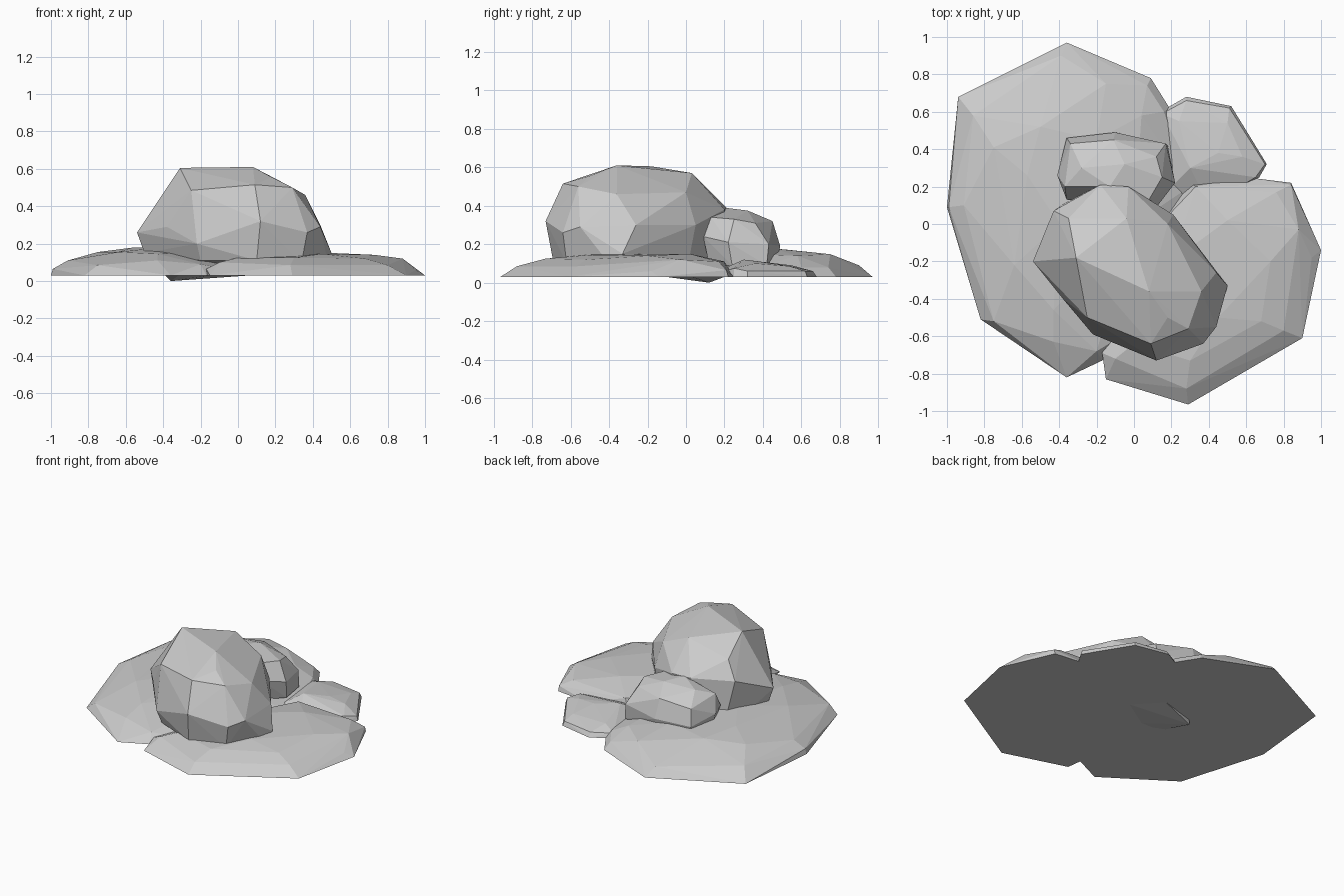
import bpy, bmesh, math

BASE = 0.03


def rock(name, points):
    """Faceted stone: convex hull of its corner points, near-flat facets merged."""
    bm = bmesh.new()
    for p in points:
        bm.verts.new(p)
    res = bmesh.ops.convex_hull(bm, input=bm.verts[:])
    junk = {v for v in res["geom_interior"] + res["geom_unused"]
            if isinstance(v, bmesh.types.BMVert)}
    bmesh.ops.delete(bm, geom=list(junk), context='VERTS')
    bmesh.ops.dissolve_limit(bm, angle_limit=math.radians(2),
                             verts=bm.verts[:], edges=bm.edges[:])
    bmesh.ops.recalc_face_normals(bm, faces=bm.faces[:])
    mesh = bpy.data.meshes.new(name)
    bm.to_mesh(mesh)
    bm.free()
    ob = bpy.data.objects.new(name, mesh)
    bpy.context.collection.objects.link(ob)
    return ob


def slab(name, outline, upper):
    """Low stone: flat cut base outline plus raised corners."""
    return rock(name, [(x, y, BASE) for x, y in outline] + upper)


# Wide flat stone on the left
slab("left_flat_stone",
     [(-0.36, 0.97), (0.09, 0.78), (0.19, 0.62), (0.3, 0.2), (0.1, -0.5),
      (-0.17, -0.73), (-0.36, -0.82), (-0.82, -0.51), (-1.0, 0.09), (-0.94, 0.68)],
     [(-0.99, 0.09, 0.065), (-0.91, 0.1, 0.11), (-0.86, 0.58, 0.1),
      (-0.39, 0.90, 0.09), (0.07, 0.74, 0.08), (0.16, 0.6, 0.08),
      (-0.75, -0.52, 0.085), (-0.43, -0.63, 0.11), (-0.2, -0.68, 0.09),
      (-0.75, 0.41, 0.155), (-0.57, 0.26, 0.178), (-0.5, 0.52, 0.172),
      (-0.15, 0.75, 0.148), (0.04, 0.58, 0.14), (-0.2, 0.45, 0.178),
      (-0.64, -0.22, 0.155), (-0.43, -0.46, 0.145), (-0.4, 0.0, 0.182),
      (0.0, 0.0, 0.16)])

# Wide flat stone on the right
slab("right_flat_stone",
     [(-0.15, -0.83), (0.29, -0.965), (0.9, -0.61), (1.0, -0.14), (0.84, 0.22),
      (0.6, 0.25), (0.3, 0.22), (-0.05, -0.2), (-0.17, -0.67)],
     [(-0.17, -0.69, 0.065), (-0.1, -0.72, 0.1), (0.28, -0.88, 0.085),
      (0.8, -0.57, 0.085), (0.95, -0.18, 0.06), (0.88, -0.03, 0.12),
      (0.84, 0.21, 0.065), (0.76, 0.17, 0.11), (0.33, 0.2, 0.11),
      (0.0, -0.64, 0.125), (0.3, -0.73, 0.125), (0.68, -0.52, 0.12),
      (0.73, -0.2, 0.14), (0.5, 0.02, 0.15), (0.2, -0.2, 0.15),
      (0.45, -0.5, 0.145)])

# Small flat stone at the back
slab("back_flat_stone",
     [(0.14, 0.6), (0.28, 0.68), (0.52, 0.63), (0.71, 0.32), (0.67, 0.25),
      (0.4, 0.1), (0.15, 0.15)],
     [(0.15, 0.59, 0.06), (0.28, 0.66, 0.06), (0.51, 0.62, 0.06),
      (0.70, 0.32, 0.06), (0.65, 0.25, 0.075), (0.24, 0.55, 0.09),
      (0.5, 0.54, 0.085), (0.58, 0.36, 0.1), (0.3, 0.3, 0.12), (0.45, 0.38, 0.11)])

# Tall main boulder
rock("large_boulder", [
    (-0.31, -0.18, 0.605), (0.08, -0.36, 0.61), (-0.04, 0.03, 0.57),
    (-0.35, 0.03, 0.50), (0.18, -0.50, 0.555), (-0.25, -0.50, 0.485),
    (0.09, -0.64, 0.515), (0.29, -0.56, 0.50), (0.36, -0.36, 0.46),
    (0.18, 0.0, 0.47), (-0.54, -0.20, 0.26), (-0.43, 0.07, 0.38),
    (-0.18, 0.21, 0.39), (-0.03, 0.20, 0.38), (0.21, 0.05, 0.30),
    (0.44, -0.55, 0.29), (0.37, -0.64, 0.26), (0.12, -0.73, 0.32),
    (-0.22, -0.59, 0.20), (-0.38, -0.40, 0.29), (0.50, -0.33, 0.15),
    (0.44, -0.26, 0.30), (-0.50, -0.20, 0.15), (0.10, -0.69, 0.11),
    (0.34, -0.62, 0.10), (0.48, -0.40, 0.10), (-0.20, -0.56, 0.11),
    (-0.36, 0.12, 0.0), (-0.10, 0.20, 0.03), (0.20, 0.0, 0.04)])

# Small boulder tucked behind it
rock("small_boulder", [
    (-0.34, 0.43, 0.30), (-0.11, 0.45, 0.32), (-0.28, 0.30, 0.37),
    (-0.05, 0.32, 0.375), (-0.13, 0.20, 0.39), (0.12, 0.36, 0.31),
    (0.15, 0.25, 0.33), (0.08, 0.13, 0.34), (-0.37, 0.20, 0.33),
    (-0.41, 0.26, 0.22), (-0.36, 0.46, 0.19), (-0.10, 0.49, 0.19),
    (0.17, 0.43, 0.20), (0.22, 0.22, 0.21), (0.12, 0.09, 0.24),
    (-0.36, 0.13, 0.22), (-0.38, 0.26, 0.10), (-0.33, 0.44, 0.10),
    (-0.10, 0.47, 0.10), (0.18, 0.42, 0.09), (0.21, 0.24, 0.09),
    (0.10, 0.12, 0.09), (-0.33, 0.16, 0.09)])
